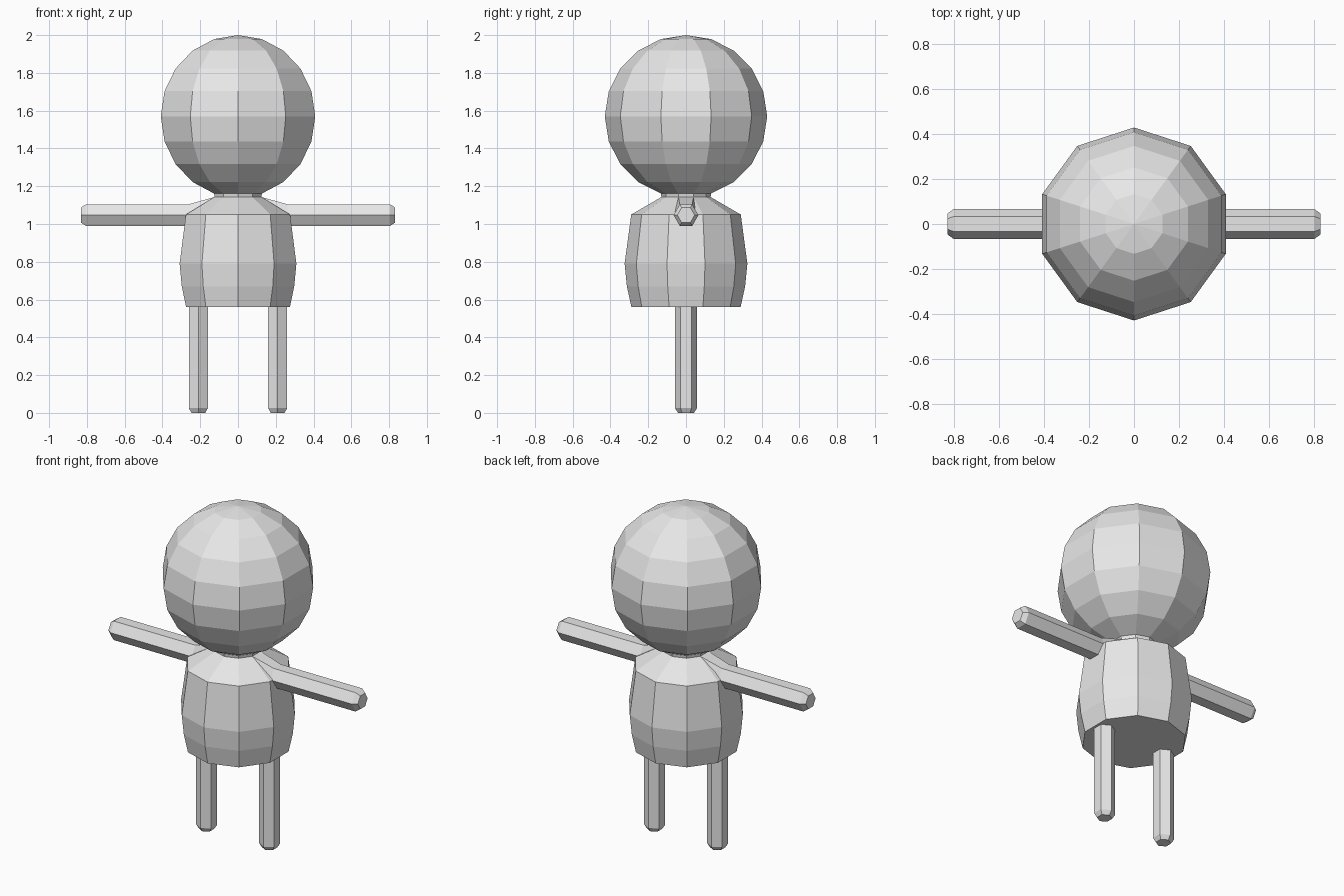
import bpy
import bmesh
from math import sin, cos, pi, radians
from mathutils import Vector

cube = bpy.data.objects.get("Cube")
if cube:
    bpy.data.objects.remove(cube, do_unlink=True)

grey = bpy.data.materials.new("plain grey")
grey.use_nodes = True
grey.diffuse_color = (0.8, 0.8, 0.8, 1)
grey.node_tree.nodes["Principled BSDF"].inputs["Base Color"].default_value = (0.8, 0.8, 0.8, 1)


def loft(name, rings):
    """Skin a list of equal-length point rings, with flat ends."""
    bm = bmesh.new()
    loops = [[bm.verts.new(p) for p in ring] for ring in rings]
    n = len(loops[0])
    for a, b in zip(loops, loops[1:]):
        for i in range(n):
            j = (i + 1) % n
            bm.faces.new((a[i], a[j], b[j], b[i]))
    bm.faces.new(loops[0])
    bm.faces.new(loops[-1])
    bmesh.ops.remove_doubles(bm, verts=bm.verts[:], dist=0.0005)
    bmesh.ops.recalc_face_normals(bm, faces=bm.faces[:])
    mesh = bpy.data.meshes.new(name)
    bm.to_mesh(mesh)
    bm.free()
    mesh.materials.append(grey)
    obj = bpy.data.objects.new(name, mesh)
    bpy.context.collection.objects.link(obj)
    return obj


def ring(r, z, sides, x=0):
    """Level ring with a corner towards the back."""
    return [Vector((x + r * sin(2 * pi * i / sides), r * cos(2 * pi * i / sides), z))
            for i in range(sides)]


def arm_ring(x, r, side):
    """Upright hexagon with corners towards front and back."""
    return [Vector((side * x, r * cos(pi * i / 3), 1.047 + r * sin(pi * i / 3)))
            for i in range(6)]


# Round head, cut off where it meets the neck
R = 0.43
loft("head", [ring(max(R * sin(radians(a)), 0.0001), 1.57 + R * cos(radians(a)), 10)
              for a in range(0, 163, 18)])

# Neck and barrel body
profile = [(0.133, 1.161), (0.13, 1.143), (0.29, 1.05), (0.325, 0.79), (0.313, 0.67), (0.289, 0.56)]
loft("body", [ring(r, z, 10) for r, z in profile])

for side, word in ((1, "left"), (-1, "right")):
    # Arm, whose top face runs up to the neck
    root = arm_ring(0.2, 0.066, side)
    for i in (1, 2):
        root[i] = Vector((side * 0.124, 0.04 if i == 1 else -0.04, 1.143))
    loft(word + "_arm", [root, arm_ring(0.262, 0.066, side),
                         arm_ring(0.805, 0.066, side), arm_ring(0.832, 0.046, side)])
    # Leg with a chamfered foot
    x = side * 0.21
    loft(word + "_leg", [ring(0.058, 0.565, 6, x), ring(0.058, 0.025, 6, x), ring(0.042, 0, 6, x)])
